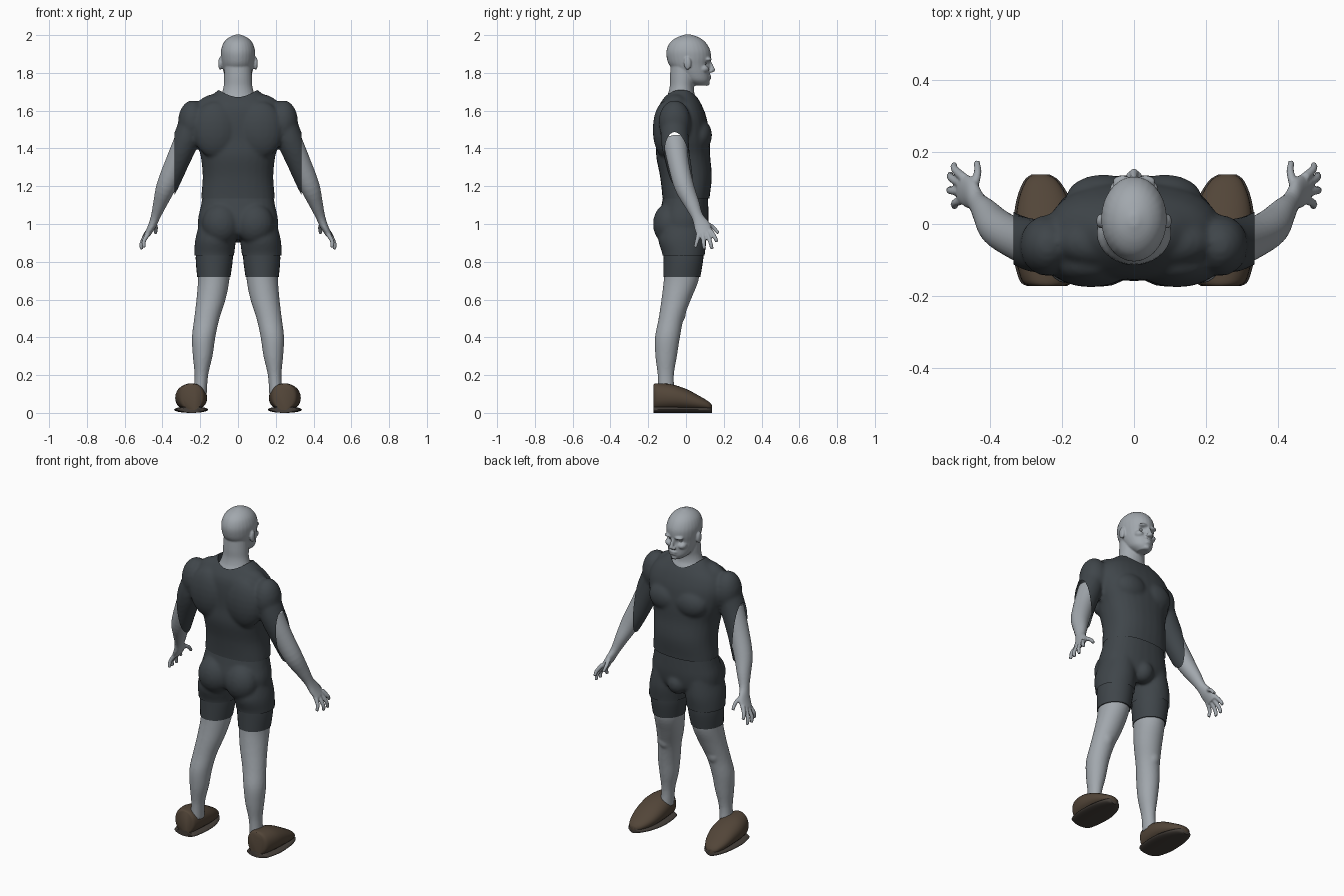
import bpy, bmesh, math
from mathutils import Vector, Matrix

cube = bpy.data.objects.get("Cube")
if cube:
    bpy.data.objects.remove(cube, do_unlink=True)

X, Y, Z = Vector((1, 0, 0)), Vector((0, 1, 0)), Vector((0, 0, 1))


def material(name, rgb):
    m = bpy.data.materials.new(name)
    m.use_nodes = True
    m.diffuse_color = (*rgb, 1)
    m.node_tree.nodes["Principled BSDF"].inputs["Base Color"].default_value = (*rgb, 1)
    return m


SKIN = material("grey skin", (0.36, 0.39, 0.42))
CLOTH = material("charcoal cloth", (0.05, 0.06, 0.068))
LEATHER = material("brown leather", (0.085, 0.06, 0.04))
SOLE = material("dark sole", (0.06, 0.05, 0.042))


def slab(z, x0, x1, y0, y1):
    """Horizontal ring given by its extents."""
    return ((x0 + x1) / 2, (y0 + y1) / 2, z, (x1 - x0) / 2, (y1 - y0) / 2)


def spline(rows, steps=4):
    """Catmull-Rom through the ring rows."""
    out = []
    for i in range(len(rows) - 1):
        p0, p1, p2 = rows[max(i - 1, 0)], rows[i], rows[i + 1]
        p3 = rows[min(i + 2, len(rows) - 1)]
        for k in range(steps):
            t = k / steps
            out.append([0.5 * (2 * b + (c - a) * t + (2 * a - 5 * b + 4 * c - d) * t * t
                               + (3 * b - a - 3 * c + d) * t ** 3)
                        for a, b, c, d in zip(p0, p1, p2, p3)])
    return out + [list(rows[-1])]


def loft(bm, rows, axis=None, power=2.0, seg=28):
    """Closed skin over rings (x, y, z, r1, r2); rings follow the path if no axis."""
    rows = spline(rows)
    rings = []
    for i, r in enumerate(rows):
        c = Vector(r[:3])
        d = axis or (Vector(rows[min(i + 1, len(rows) - 1)][:3])
                     - Vector(rows[max(i - 1, 0)][:3])).normalized()
        u = (Z if abs(d.y) > 0.9 else Y).cross(d).normalized()
        v = d.cross(u)
        ring = []
        for k in range(seg):
            a = math.tau * k / seg
            ca, sa = math.cos(a), math.sin(a)
            pu = math.copysign(abs(ca) ** (2 / power), ca) * max(r[3], 0.002)
            pv = math.copysign(abs(sa) ** (2 / power), sa) * max(r[4], 0.002)
            ring.append(bm.verts.new(c + u * pu + v * pv))
        rings.append(ring)
    faces = [bm.faces.new(rings[0][::-1]), bm.faces.new(rings[-1])]
    for a, b in zip(rings, rings[1:]):
        for k in range(seg):
            n = (k + 1) % seg
            faces.append(bm.faces.new((a[k], a[n], b[n], b[k])))
    bmesh.ops.recalc_face_normals(bm, faces=faces)


def blob(bm, centre, radii):
    m = Matrix.Translation(centre) @ Matrix.Diagonal((*radii, 1))
    bmesh.ops.create_uvsphere(bm, u_segments=20, v_segments=12, radius=1, matrix=m)


def mirror(bm):
    """Add a copy of everything so far on the other side."""
    dup = bmesh.ops.duplicate(bm, geom=bm.verts[:] + bm.edges[:] + bm.faces[:])["geom"]
    for v in (g for g in dup if isinstance(g, bmesh.types.BMVert)):
        v.co.x *= -1
    bmesh.ops.reverse_faces(bm, faces=[g for g in dup if isinstance(g, bmesh.types.BMFace)])


def finish(name, bm, mat, voxel=0, smooth=4, cuts=(), dents=(), cutter=None, pair=False):
    """Fuse overlapping parts, trim at planes, press dents, and place the object(s)."""
    mesh = bpy.data.meshes.new(name)
    bm.to_mesh(mesh)
    bm.free()
    ob = bpy.data.objects.new("left_" + name if pair else name, mesh)
    bpy.context.collection.objects.link(ob)
    if voxel:
        rm = ob.modifiers.new("fuse", "REMESH")
        rm.mode, rm.voxel_size = "VOXEL", voxel
        sm = ob.modifiers.new("soften", "SMOOTH")
        sm.factor, sm.iterations = 0.5, smooth
    if cutter:
        bo = ob.modifiers.new("opening", "BOOLEAN")
        bo.operation, bo.object = "DIFFERENCE", cutter
    deps = bpy.context.evaluated_depsgraph_get()
    mesh = bpy.data.meshes.new_from_object(ob.evaluated_get(deps))
    ob.modifiers.clear()
    work = bmesh.new()
    work.from_mesh(mesh)
    for co, no in cuts:
        bmesh.ops.bisect_plane(work, geom=work.verts[:] + work.edges[:] + work.faces[:],
                               plane_co=co, plane_no=no, clear_outer=True)
    for x, y, z, radius, depth in dents:
        for v in work.verts:
            v.co.y -= depth * math.exp(-((v.co - Vector((x, y, z))).length / radius) ** 2)
    work.to_mesh(mesh)
    work.free()
    mesh.materials.clear()
    mesh.materials.append(mat)
    mesh.shade_smooth()
    mesh.set_sharp_from_angle(angle=math.radians(50))
    ob.data = mesh
    if pair:
        other = mesh.copy()
        other.transform(Matrix.Diagonal((-1, 1, 1, 1)))
        other.flip_normals()
        bpy.context.collection.objects.link(bpy.data.objects.new("right_" + name, other))


ARM = [(0.235, -0.06, 1.58, 0.05, 0.06), (0.275, -0.06, 1.45, 0.06, 0.064),
       (0.33, -0.04, 1.32, 0.057, 0.056), (0.38, -0.01, 1.2, 0.052, 0.052),
       (0.412, 0.03, 1.11, 0.037, 0.041), (0.436, 0.06, 1.04, 0.025, 0.031)]

# Shirt: ribcage, chest, back and shoulder masses with sleeves
bm = bmesh.new()
loft(bm, [(x, y, z, a + 0.01, b + 0.01) for x, y, z, a, b in ARM])
blob(bm, (0.24, -0.06, 1.54), (0.078, 0.085, 0.115))
blob(bm, (0.085, 0.07, 1.47), (0.105, 0.068, 0.085))
blob(bm, (0.12, -0.11, 1.5), (0.12, 0.066, 0.15))
blob(bm, (0.1, -0.05, 1.62), (0.12, 0.07, 0.07))
mirror(bm)
loft(bm, [slab(z, -w, w, b, f) for z, w, b, f in (
    (1.08, 0.195, -0.125, 0.122), (1.14, 0.195, -0.125, 0.125), (1.25, 0.187, -0.137, 0.137),
    (1.36, 0.198, -0.158, 0.128), (1.45, 0.225, -0.155, 0.125), (1.55, 0.24, -0.155, 0.112),
    (1.62, 0.215, -0.145, 0.088), (1.67, 0.155, -0.115, 0.06), (1.712, 0.1, -0.08, 0.03))],
    axis=Z, power=2.3)
neck_hole = bmesh.new()
loft(neck_hole, [(0, -0.025, 1.62, 0.102, 0.088), (0, -0.025, 1.9, 0.102, 0.088)], axis=Z)
hole_mesh = bpy.data.meshes.new("collar_cutter")
neck_hole.to_mesh(hole_mesh)
neck_hole.free()
hole = bpy.data.objects.new("collar_cutter", hole_mesh)
hole.hide_render = True
bpy.context.collection.objects.link(hole)
finish("shirt", bm, CLOTH, 0.01, 5, cutter=hole,
       cuts=[(X * 0.335, X), (X * -0.335, -X), (Z * 1.135, -Z)])
bpy.data.objects.remove(hole, do_unlink=True)

# Shorts: hips, seat and upper thighs
bm = bmesh.new()
loft(bm, [slab(1.02, 0.02, 0.2, -0.13, 0.1), slab(0.92, 0.012, 0.226, -0.147, 0.108),
          slab(0.84, 0.02, 0.232, -0.125, 0.1), slab(0.78, 0.025, 0.23, -0.122, 0.095)], axis=Z)
blob(bm, (0.09, -0.09, 1.0), (0.1, 0.085, 0.11))
mirror(bm)
blob(bm, (0, 0.075, 0.965), (0.06, 0.06, 0.065))
loft(bm, [slab(z, -w, w, b, f) for z, w, b, f in (
    (1.17, 0.184, -0.115, 0.115), (1.1, 0.196, -0.13, 0.118), (1.02, 0.212, -0.145, 0.118),
    (0.95, 0.2, -0.13, 0.105), (0.92, 0.13, -0.08, 0.07))], axis=Z, power=2.3)
finish("shorts", bm, CLOTH, 0.01, 4, cuts=[(Z * 0.832, -Z)])

# Longer under-shorts legs
bm = bmesh.new()
loft(bm, [slab(0.9, 0.03, 0.215, -0.12, 0.09), slab(0.82, 0.027, 0.224, -0.119, 0.092),
          slab(0.72, 0.04, 0.216, -0.12, 0.076)], axis=Z)
finish("under_shorts", bm, CLOTH, pair=True)

# Legs
bm = bmesh.new()
loft(bm, [slab(0.8, 0.04, 0.212, -0.112, 0.08), slab(0.7, 0.046, 0.212, -0.118, 0.066),
          slab(0.6, 0.066, 0.22, -0.13, 0.026), slab(0.5, 0.098, 0.232, -0.145, -0.012),
          slab(0.4, 0.12, 0.244, -0.164, -0.032), slab(0.3, 0.135, 0.239, -0.162, -0.048),
          slab(0.2, 0.158, 0.23, -0.15, -0.064), slab(0.1, 0.165, 0.235, -0.15, -0.06)], axis=Z)
blob(bm, (0.165, -0.045, 0.53), (0.045, 0.045, 0.06))
finish("leg", bm, SKIN, 0.008, 3, pair=True)

# Arms with palms and spread fingers
bm = bmesh.new()
loft(bm, ARM[1:] + [(0.455, 0.085, 0.99, 0.021, 0.043), (0.48, 0.1, 0.945, 0.016, 0.043)])
for knuckle, bend, tip in (
        ((0.475, 0.13, 0.965), (0.498, 0.152, 0.93), (0.5, 0.165, 0.905)),
        ((0.482, 0.113, 0.95), (0.508, 0.128, 0.905), (0.51, 0.138, 0.868)),
        ((0.482, 0.09, 0.945), (0.51, 0.093, 0.9), (0.51, 0.097, 0.866)),
        ((0.474, 0.068, 0.95), (0.498, 0.058, 0.91), (0.498, 0.048, 0.876)),
        ((0.45, 0.09, 1.01), (0.435, 0.14, 0.985), (0.437, 0.172, 0.95))):
    loft(bm, [(*knuckle, 0.013, 0.013), (*bend, 0.011, 0.011), (*tip, 0.009, 0.009)], seg=12)
finish("arm", bm, SKIN, 0.005, 2, pair=True)

# Head, neck and facial masses
bm = bmesh.new()
blob(bm, (0.094, 0.008, 1.85), (0.011, 0.02, 0.034))
blob(bm, (0.042, 0.093, 1.822), (0.026, 0.03, 0.022))
blob(bm, (0.032, 0.118, 1.872), (0.028, 0.018, 0.011))
blob(bm, (0.012, 0.134, 1.81), (0.01, 0.012, 0.009))
mirror(bm)
loft(bm, [slab(z, -w, w, b, f) for z, w, b, f in (
    (1.58, 0.1, -0.11, 0.06), (1.65, 0.102, -0.112, 0.062), (1.69, 0.086, -0.095, 0.045),
    (1.73, 0.076, -0.086, 0.042), (1.78, 0.074, -0.085, 0.05), (1.86, 0.07, -0.08, 0.05))], axis=Z)
loft(bm, [slab(z, -w, w, b, f) for z, w, b, f in (
    (1.733, 0.03, 0.04, 0.112), (1.76, 0.06, -0.01, 0.125), (1.8, 0.075, -0.05, 0.126),
    (1.84, 0.084, -0.088, 0.126), (1.88, 0.09, -0.102, 0.132), (1.92, 0.09, -0.103, 0.128),
    (1.96, 0.076, -0.085, 0.105), (1.987, 0.049, -0.05, 0.07), (2.003, 0.012, -0.005, 0.025))],
    axis=Z)
loft(bm, [(0, 0.12, 1.865, 0.009, 0.012), (0, 0.134, 1.835, 0.01, 0.013),
          (0, 0.141, 1.812, 0.013, 0.014), (0, 0.13, 1.803, 0.008, 0.01)], axis=Z, seg=16)
blob(bm, (0, 0.119, 1.783), (0.026, 0.016, 0.007))
blob(bm, (0, 0.118, 1.77), (0.023, 0.016, 0.007))
blob(bm, (0, 0.108, 1.745), (0.022, 0.018, 0.014))
finish("head", bm, SKIN, 0.005, 3,
       dents=[(s * 0.034, 0.115, 1.848, 0.017, 0.015) for s in (1, -1)])

# Eyeballs
bm = bmesh.new()
blob(bm, (0.034, 0.095, 1.849), (0.013, 0.013, 0.009))
finish("eye", bm, SKIN, pair=True)

# Shoes: outline rows are x, y, half width, top height
SHOE = [(0.242, -0.172, 0.05, 0.15), (0.245, -0.155, 0.068, 0.156), (0.248, -0.08, 0.083, 0.152),
        (0.248, 0.0, 0.082, 0.127), (0.252, 0.07, 0.068, 0.09), (0.257, 0.12, 0.043, 0.06),
        (0.26, 0.138, 0.018, 0.04)]
bm = bmesh.new()
loft(bm, [(x, y, (top + 0.014) / 2, w, (top - 0.014) / 2) for x, y, w, top in SHOE],
     axis=Y, power=2.2)
finish("shoe", bm, LEATHER, pair=True)
bm = bmesh.new()
loft(bm, [(x, y, 0.017, w + 0.006, 0.017) for x, y, w, top in SHOE], axis=Y)
finish("shoe_sole", bm, SOLE, pair=True)
